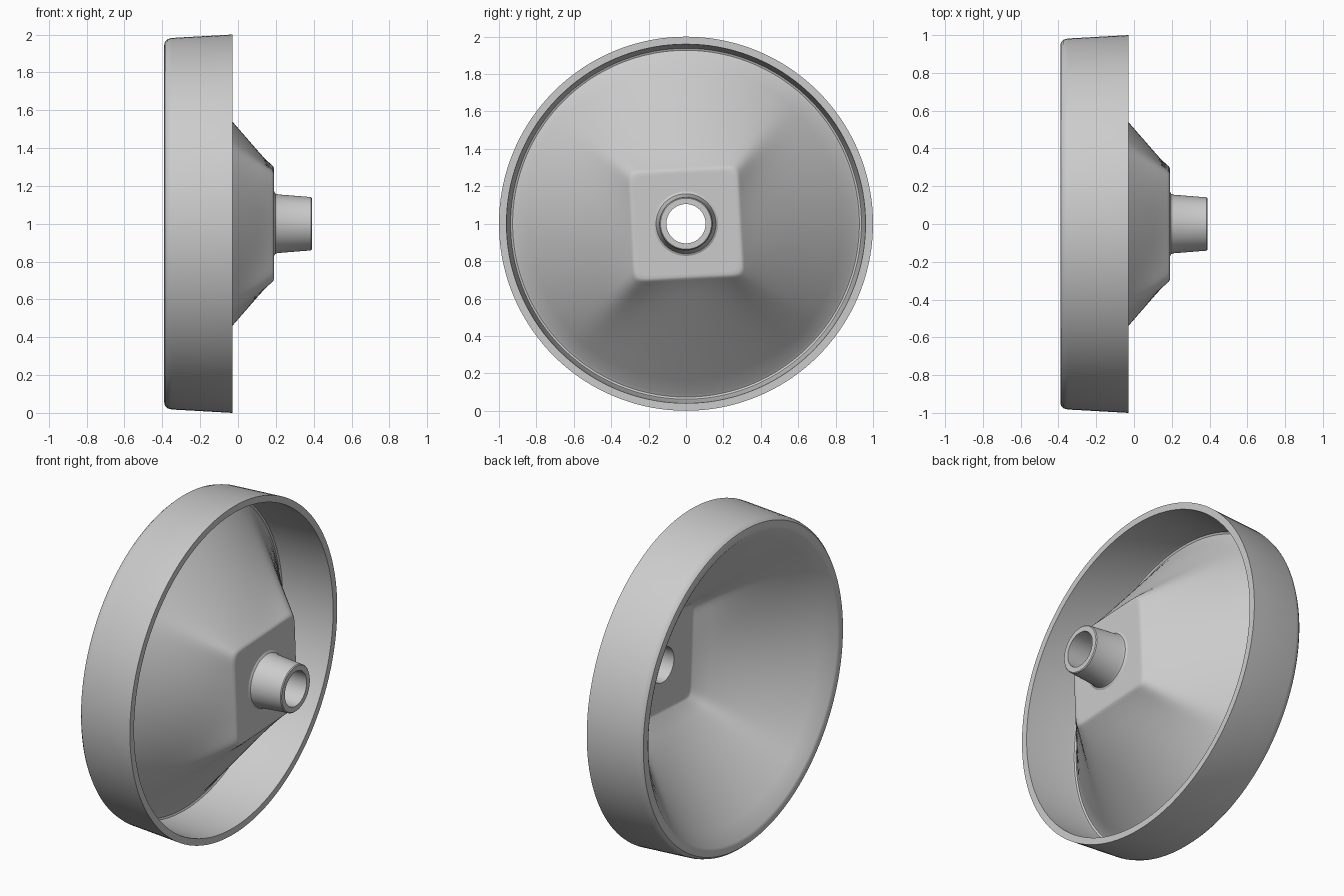
import bpy, bmesh
from math import sin, cos, radians, tau

if "Cube" in bpy.data.objects:
    bpy.data.objects.remove(bpy.data.objects["Cube"])

SEGS = 144
TWIST = radians(3)          # the square hub plate is turned slightly


def section(x, size, square):
    """Ring of points about the x axis: a circle or a rounded square."""
    pts = []
    for i in range(SEGS):
        a = tau * i / SEGS
        r = size
        if square:
            b = a - TWIST
            r = size / (abs(cos(b)) ** 14 + abs(sin(b)) ** 14) ** (1 / 14)
        pts.append((x, r * cos(a), 1 + r * sin(a)))
    return pts


def loft(name, profile):
    """Skin a closed loop of sections; circle-square spans are subdivided."""
    rings = []
    for k, cur in enumerate(profile):
        nxt = profile[(k + 1) % len(profile)]
        a, b = section(*cur), section(*nxt)
        steps = 8 if cur[2] != nxt[2] else 1
        for s in range(steps):
            t = s / steps
            rings.append([tuple(p + (q - p) * t for p, q in zip(u, v))
                          for u, v in zip(a, b)])
    bm = bmesh.new()
    vs = [[bm.verts.new(p) for p in ring] for ring in rings]
    for k in range(len(vs)):
        a, b = vs[k], vs[(k + 1) % len(vs)]
        for i in range(SEGS):
            j = (i + 1) % SEGS
            bm.faces.new((a[i], a[j], b[j], b[i]))
    bmesh.ops.recalc_face_normals(bm, faces=bm.faces)
    mesh = bpy.data.meshes.new(name)
    bm.to_mesh(mesh)
    bm.free()
    obj = bpy.data.objects.new(name, mesh)
    bpy.context.collection.objects.link(obj)
    bpy.context.view_layer.objects.active = obj
    obj.select_set(True)
    bpy.ops.object.shade_smooth_by_angle(angle=radians(30))
    return obj


C, S = False, True
loft("dished_wheel", [
    # bore and hub tube
    (0.155, 0.105, C), (0.39, 0.105, C), (0.39, 0.136, C), (0.385, 0.141, C),
    (0.21, 0.155, C), (0.197, 0.16, C), (0.19, 0.172, C),
    # square plate and front of the funnel
    (0.19, 0.283, S), (0.186, 0.293, S), (0.176, 0.302, S),
    (-0.35, 0.91, C),
    # inside of the rim
    (-0.36, 0.927, C), (-0.355, 0.938, C), (-0.34, 0.942, C), (-0.03, 0.96, C),
    # outside of the rim
    (-0.03, 1.0, C), (-0.35, 0.982, C), (-0.372, 0.976, C),
    (-0.386, 0.963, C), (-0.39, 0.945, C), (-0.39, 0.925, C), (-0.384, 0.912, C),
    # back of the funnel and plate
    (0.15, 0.285, S), (0.155, 0.275, S),
])
